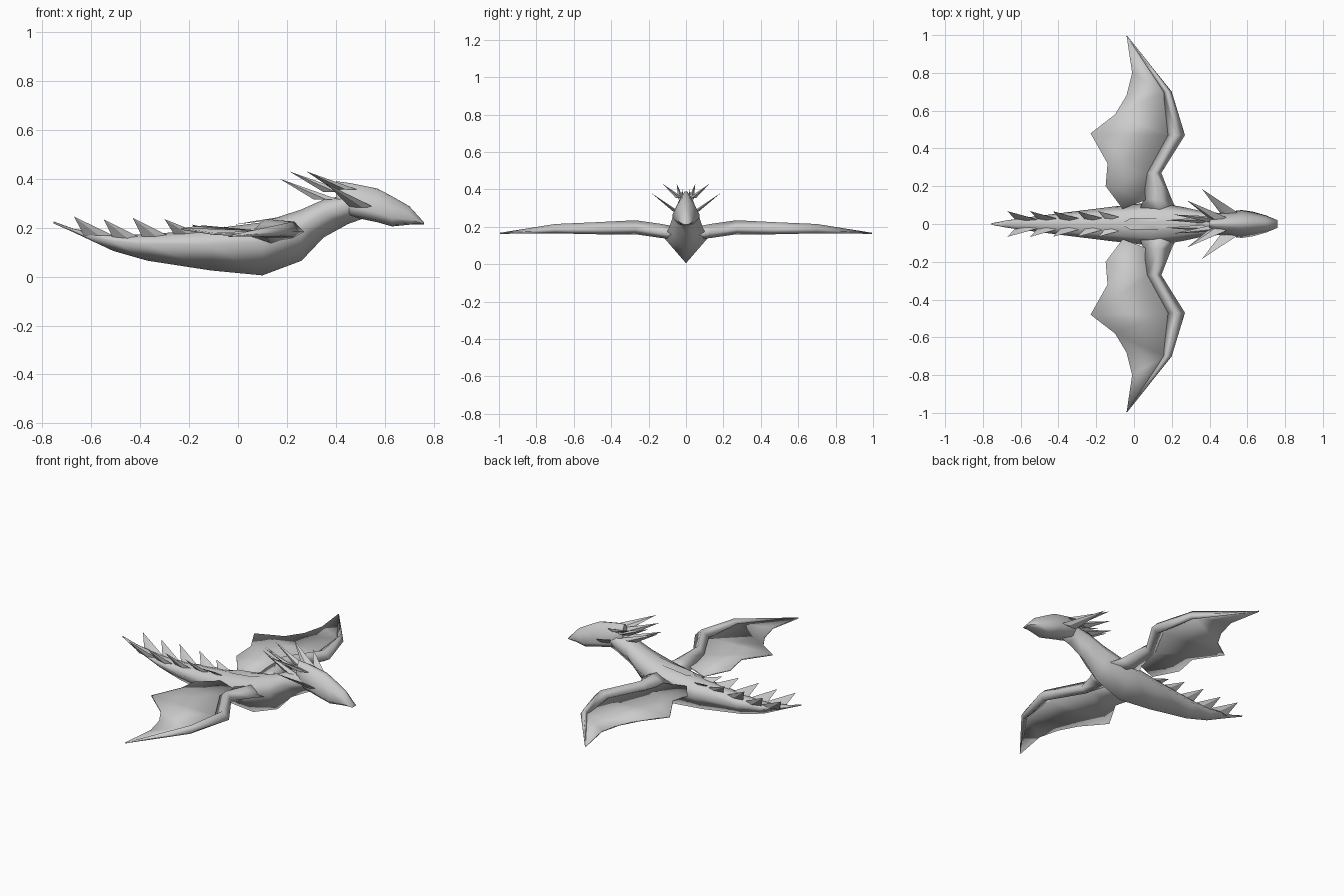
import bpy, bmesh, math
from mathutils import Vector

cube = bpy.data.objects.get("Cube")
if cube:
    bpy.data.objects.remove(cube, do_unlink=True)

grey = bpy.data.materials.new("pale grey")
grey.use_nodes = True
colour = (0.6, 0.6, 0.6, 1)
grey.diffuse_color = colour
grey.node_tree.nodes["Principled BSDF"].inputs["Base Color"].default_value = colour


def finish(bm, name, angle):
    bmesh.ops.recalc_face_normals(bm, faces=bm.faces)
    mesh = bpy.data.meshes.new(name)
    bm.to_mesh(mesh)
    bm.free()
    mesh.materials.append(grey)
    obj = bpy.data.objects.new(name, mesh)
    bpy.context.collection.objects.link(obj)
    bpy.ops.object.select_all(action='DESELECT')
    obj.select_set(True)
    bpy.context.view_layer.objects.active = obj
    bpy.ops.object.shade_smooth_by_angle(angle=math.radians(angle))


def loft(name, rings, angle):
    bm = bmesh.new()
    loops = [[bm.verts.new(p) for p in ring] for ring in rings]
    n = len(loops[0])
    for a, b in zip(loops, loops[1:]):
        for i in range(n):
            j = (i + 1) % n
            bm.faces.new((a[i], a[j], b[j], b[i]))
    bm.faces.new(loops[0])
    bm.faces.new(loops[-1])
    finish(bm, name, angle)


def section(x, low, high, w, shape):
    # Half outline (width share, height share), mirrored across y
    h = high - low
    right = [(x, w * a, low + h * b) for a, b in shape]
    left = [(x, -y, z) for _, y, z in reversed(right) if y > 1e-6]
    return right + left


def spike(name, base, tip, length, width):
    # Four sided blade with its base stretched along the body
    bm = bmesh.new()
    c = Vector(base)
    ring = [bm.verts.new(c + Vector(d)) for d in
            ((length, 0, 0), (0, width, 0), (-length, 0, 0), (0, -width, 0))]
    top = bm.verts.new(tip)
    for i in range(4):
        bm.faces.new((ring[i], ring[(i + 1) % 4], top))
    bm.faces.new(ring)
    finish(bm, name, 30)


# Body, tail and neck: x, bottom, top, half width
body = [(-0.755, 0.218, 0.226, 0.004), (-0.67, 0.18, 0.195, 0.02),
        (-0.51, 0.105, 0.17, 0.042), (-0.37, 0.065, 0.172, 0.06),
        (-0.11, 0.025, 0.195, 0.092), (0.1, 0.005, 0.222, 0.116),
        (0.26, 0.065, 0.275, 0.09), (0.35, 0.16, 0.315, 0.07),
        (0.45, 0.215, 0.335, 0.058), (0.52, 0.24, 0.33, 0.05)]
keeled = ((0, 0), (1, 0.62), (0.65, 0.9), (0, 1))
loft("body", [section(*r, keeled) for r in body], 150)

# Head, broad at the jaw and narrow at the crown
head = [(0.4, 0.3, 0.39, 0.03), (0.46, 0.245, 0.382, 0.06),
        (0.57, 0.222, 0.36, 0.074), (0.63, 0.205, 0.328, 0.065),
        (0.7, 0.212, 0.288, 0.045), (0.76, 0.213, 0.222, 0.02)]
wedge = ((0, 0), (0.6, 0.06), (1, 0.28), (0.62, 0.7), (0.25, 0.97), (0, 1))
loft("head", [section(*r, wedge) for r in head], 75)

# Shield on the back
bm = bmesh.new()
outline = [(-0.07, 0, 0.203), (-0.02, 0.03, 0.212), (0.12, 0.03, 0.228),
           (0.18, 0.02, 0.245), (0.18, -0.02, 0.245), (0.12, -0.03, 0.228),
           (-0.02, -0.03, 0.212)]
hub = bm.verts.new((0.06, 0, 0.226))
rim = [bm.verts.new(p) for p in outline]
for a, b in zip(rim, rim[1:] + rim[:1]):
    bm.faces.new((hub, a, b))
finish(bm, "back_plate", 40)

# Wing arm: y, front x, rear x, bottom, top
arm = [(0.05, 0.24, 0.02, 0.13, 0.2), (0.13, 0.2, 0.05, 0.14, 0.215),
       (0.27, 0.145, 0.07, 0.16, 0.235), (0.47, 0.27, 0.18, 0.16, 0.225),
       (0.7, 0.2, 0.155, 0.165, 0.215), (0.995, -0.035, -0.042, 0.163, 0.168)]

# Wing skin: joints on the arm, then points on the scalloped rear edge
skin = {"root": (0.07, 0.13, 0.178), "elbow": (0.08, 0.27, 0.185),
        "bend": (0.19, 0.47, 0.182), "wrist": (0.162, 0.7, 0.188),
        "tip": (-0.039, 0.995, 0.165), "flank": (-0.06, 0.08, 0.175),
        "inner": (-0.15, 0.2, 0.19), "dip": (-0.14, 0.32, 0.205),
        "finger": (-0.23, 0.48, 0.195), "curve": (-0.1, 0.58, 0.175),
        "notch": (-0.04, 0.68, 0.172), "outer": (-0.01, 0.8, 0.172)}
panels = ["root flank inner", "root inner elbow", "elbow inner dip",
          "elbow dip finger", "elbow finger bend", "bend finger curve",
          "bend curve wrist", "wrist curve notch", "wrist notch outer",
          "wrist outer tip"]

for side, label in ((1, "left"), (-1, "right")):
    rings = []
    for y, front, rear, low, high in arm:
        mid = (front * 0.55 + rear * 0.45)
        rings.append([(front, side * y, low * 0.65 + high * 0.35),
                      (mid, side * y, high),
                      (rear, side * y, (low + high) / 2),
                      (mid, side * y, low)])
    loft(label + "_wing_arm", rings, 130)

    # Thick skin, shaded softly right round its rim
    bm = bmesh.new()
    upper, lower = ({k: bm.verts.new((x, side * y, z + lift))
                     for k, (x, y, z) in skin.items()} for lift in (0.004, -0.004))
    for panel in panels:
        keys = panel.split()
        bm.faces.new([upper[k] for k in keys])
        bm.faces.new([lower[k] for k in reversed(keys)])
    edge = "root flank inner dip finger curve notch outer tip wrist bend elbow".split()
    # The inner joint is bridged by its own panel, so the rim runs on past it
    for a, b in zip(edge, edge[1:] + edge[:1]):
        bm.faces.new((upper[a], upper[b], lower[b], lower[a]))
    finish(bm, label + "_wing_skin", 180)

    # Paired tail spikes: tip x and z, base height
    for i, (x, z, low) in enumerate(((-0.67, 0.245, 0.168), (-0.55, 0.235, 0.155),
                                     (-0.43, 0.24, 0.16), (-0.3, 0.235, 0.17),
                                     (-0.19, 0.213, 0.178))):
        spike(f"{label}_tail_spike_{i + 1}", (x + 0.1, side * 0.024, low),
              (x, side * 0.068, z), 0.06, 0.012)

    # Horns swept back from the head and neck
    spike(label + "_cheek_horn", (0.51, side * 0.053, 0.282),
          (0.36, side * 0.185, 0.38), 0.05, 0.016)
    spike(label + "_crown_horn", (0.44, side * 0.035, 0.355),
          (0.28, side * 0.125, 0.43), 0.05, 0.02)
    spike(label + "_nape_horn", (0.4, side * 0.025, 0.345),
          (0.21, side * 0.05, 0.43), 0.05, 0.016)
    spike(label + "_neck_spike", (0.36, side * 0.02, 0.315),
          (0.17, side * 0.02, 0.4), 0.05, 0.016)
